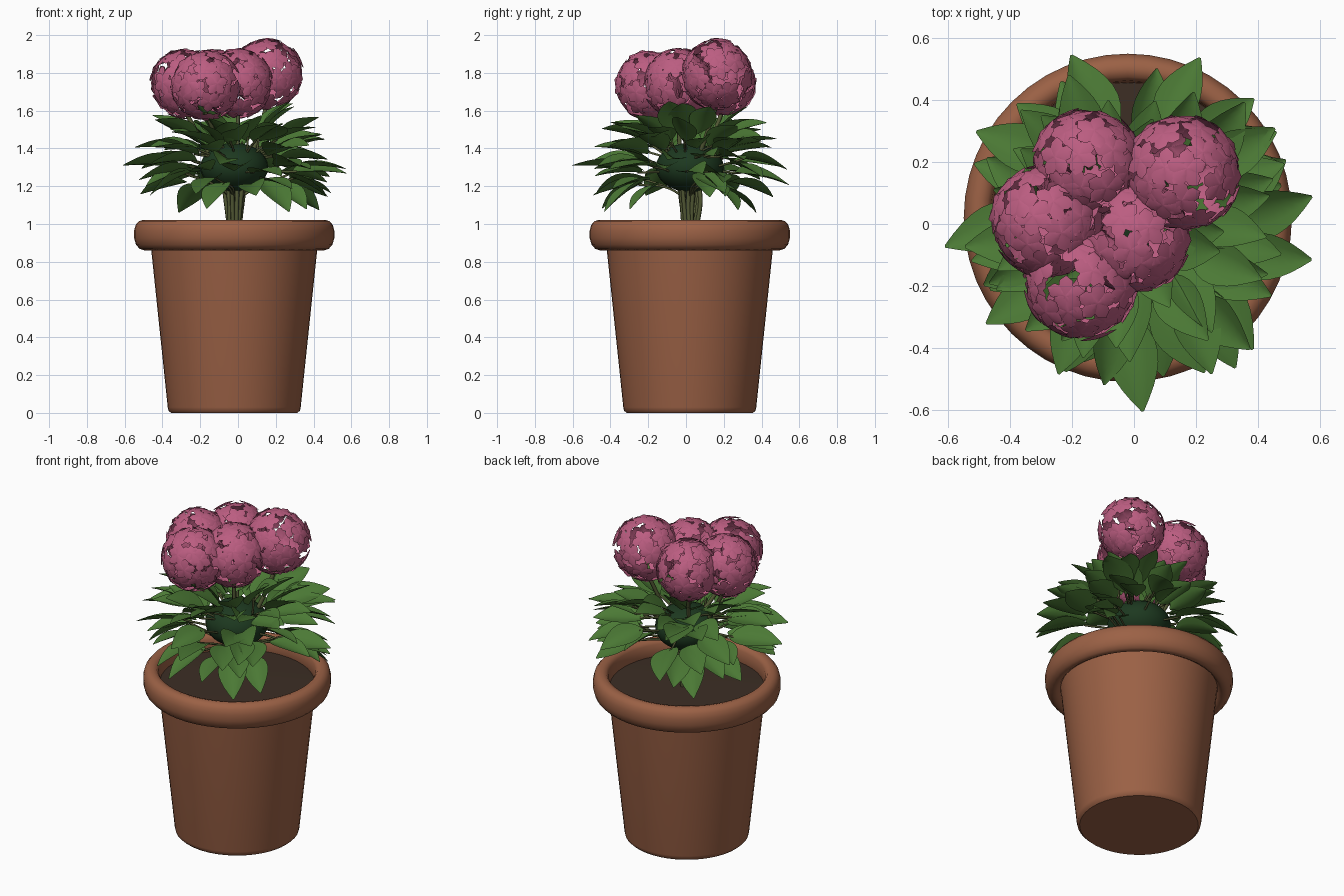
import bpy, math, random
from mathutils import Vector, Matrix

if "Cube" in bpy.data.objects:
    bpy.data.objects.remove(bpy.data.objects["Cube"])
random.seed(7)
CX, CY = -0.02, 0.02  # pot axis


def material(name, rgb):
    m = bpy.data.materials.new(name)
    m.diffuse_color = (*rgb, 1)
    m.use_nodes = True
    m.node_tree.nodes["Principled BSDF"].inputs["Base Color"].default_value = m.diffuse_color
    return m


CLAY = material("terracotta", (0.33, 0.12, 0.06))
SOIL = material("soil", (0.045, 0.027, 0.018))
LEAF = material("leaf_green", (0.07, 0.19, 0.035))
CORE = material("dark_green", (0.012, 0.04, 0.014))
STEM = material("stem_green", (0.085, 0.10, 0.035))
PINK = material("petal_pink", (0.50, 0.11, 0.22))


def make(name, verts, faces, mat, angle=40):
    me = bpy.data.meshes.new(name)
    me.from_pydata(verts, [], faces)
    ob = bpy.data.objects.new(name, me)
    bpy.context.collection.objects.link(ob)
    me.materials.append(mat)
    bpy.ops.object.select_all(action='DESELECT')
    ob.select_set(True)
    bpy.context.view_layer.objects.active = ob
    bpy.ops.object.shade_smooth_by_angle(angle=math.radians(angle))
    return ob


def lathe(name, prof, mat, n=48, closed=False, angle=40):
    verts, faces = [], []
    for r, z in prof:
        for i in range(n):
            a = 2 * math.pi * i / n
            verts.append((CX + r * math.cos(a), CY + r * math.sin(a), z))
    k = len(prof)
    for j in range(k if closed else k - 1):
        j2 = (j + 1) % k
        for i in range(n):
            i2 = (i + 1) % n
            faces.append((j * n + i, j * n + i2, j2 * n + i2, j2 * n + i))
    return make(name, verts, faces, mat, angle)


# Pot body, rolled rim and soil
lathe("pot_body", [(0.001, 0), (0.335, 0), (0.348, 0.012), (0.352, 0.03), (0.438, 0.85),
                   (0.445, 0.9)], CLAY)
lathe("pot_rim", [(0.455, 0.872), (0.475, 0.86), (0.50, 0.868), (0.52, 0.89), (0.53, 0.925),
                  (0.53, 0.965), (0.522, 0.995), (0.505, 1.015), (0.48, 1.022), (0.455, 1.015),
                  (0.443, 0.995), (0.438, 0.96), (0.435, 0.90)], CLAY, closed=True, angle=60)
lathe("soil", [(0.001, 0.935), (0.25, 0.932), (0.442, 0.925)], SOIL)


def frame(origin, fwd, normal, roll=0.0):
    y = fwd.normalized()
    x = y.cross(normal).normalized()
    z = x.cross(y)
    m = Matrix((x, y, z)).transposed().to_4x4()
    return Matrix.Translation(origin) @ m @ Matrix.Rotation(roll, 4, 'Y')


def blade(verts, faces, mat, length, width, fold, bend, power, rows, cols=(-1, -.5, 0, .5, 1)):
    # Curved blade along +y, folded along its midrib
    base, c = len(verts), len(cols)
    for j in range(rows + 1):
        t = j / rows
        w = width * max(0.03, math.sin(math.pi * t ** power)) ** 0.85
        for s in cols:
            verts.append(mat @ Vector((s * w, t * length,
                                       fold * w * abs(s) ** 1.5 + bend * t * t * length)))
    for j in range(rows):
        for i in range(c - 1):
            a = base + j * c + i
            faces.append((a, a + 1, a + c + 1, a + c))


stems = bpy.data.curves.new("stems", 'CURVE')
stems.dimensions = '3D'
stems.bevel_depth = 0.009
stems.bevel_resolution = 1


def stem(points, thick=1.0):
    sp = stems.splines.new('BEZIER')
    sp.bezier_points.add(len(points) - 1)
    for bp, p in zip(sp.bezier_points, points):
        bp.co = p
        bp.radius = thick
        bp.handle_left_type = bp.handle_right_type = 'AUTO'


# Leaf tiers: count, base height, base radius, pitch, length, gather on diagonals
TIERS = [(16, 1.24, 0.27, -0.22, 0.28, True),
         (20, 1.31, 0.28, 0.08, 0.29, False),
         (20, 1.38, 0.25, 0.30, 0.28, True),
         (17, 1.42, 0.20, 0.55, 0.27, False),
         (10, 1.44, 0.13, 0.85, 0.24, False)]
verts, faces = [], []
for n, z0, r0, pitch, ln, diag in TIERS:
    for i in range(n):
        if diag:
            a = math.pi / 4 + (i % 4) * math.pi / 2 + random.uniform(-0.55, 0.55)
        else:
            a = 2 * math.pi * (i + random.uniform(-0.3, 0.3)) / n
        p = pitch + random.uniform(-0.2, 0.2)
        out = Vector((math.cos(a), math.sin(a), 0))
        base = out * (r0 + random.uniform(-0.05, 0.03)) + Vector((0, 0, z0 + random.uniform(-0.04, 0.04)))
        yaw = random.uniform(-0.3, 0.3)
        o2 = Matrix.Rotation(yaw, 3, 'Z') @ out
        fwd = o2 * math.cos(p) + Vector((0, 0, math.sin(p)))
        nrm = Vector((0, 0, math.cos(p))) - o2 * math.sin(p)
        k = random.uniform(0.88, 1.08)
        blade(verts, faces, frame(base, fwd, nrm, random.uniform(-0.45, 0.45)), ln * k,
              0.078 * k, 0.35, -0.16, 0.85, 9)
        if i % 2 == 0:
            stem([(CX, CY, 1.12), out * 0.1 + Vector((0, 0, z0 - 0.05)), base + fwd * 0.03], 0.7)
make("leaves", verts, faces, LEAF, 60)

# Dark foliage core
bpy.ops.mesh.primitive_uv_sphere_add(segments=24, ring_count=14, location=(-0.02, 0.02, 1.3))
core = bpy.context.object
core.name = "foliage_core"
core.scale = (0.18, 0.18, 0.13)
core.data.materials.append(CORE)
bpy.ops.object.shade_smooth()

# Flower heads: hollow balls of five-petalled florets
HEADS = [(0.155, 0.165, 1.795, 0.19), (-0.17, -0.19, 1.735, 0.185), (-0.15, 0.195, 1.75, 0.18),
         (-0.28, 0.01, 1.745, 0.185), (0.0, -0.04, 1.745, 0.185)]
for h, (hx, hy, hz, R) in enumerate(HEADS):
    c = Vector((hx, hy, hz))
    verts, faces = [], []
    N = 44
    for i in range(N):
        z = 1 - 2 * (i + 0.5) / N
        a = i * 2.39996 + h
        q = math.sqrt(1 - z * z)
        nrm = Vector((q * math.cos(a), q * math.sin(a), z))
        nrm = (nrm + 0.15 * Vector([random.uniform(-1, 1) for _ in range(3)])).normalized()
        t0 = nrm.orthogonal().normalized()
        spin = random.uniform(0, 6)
        pos = c + nrm * R * random.uniform(0.95, 1.02)
        for k in range(5):
            d = Matrix.Rotation(spin + k * 2 * math.pi / 5, 3, nrm) @ t0
            blade(verts, faces, frame(pos, d, nrm), 0.066, 0.026, -0.25, -0.15, 1.4, 4, (-1, 0, 1))
    make("flower_head_%d" % (h + 1), verts, faces, PINK, 70)
    a = 2 * math.pi * h / 5
    foot = Vector((CX + 0.03 * math.cos(a), CY + 0.03 * math.sin(a), 0.92))
    mid = Vector((CX + 0.05 * math.cos(a), CY + 0.05 * math.sin(a), 1.2))
    top = c - Vector((0, 0, R * 0.8))
    stem([foot, mid, mid.lerp(top, 0.6), top], 1.3)

# Extra woody stems at the foot
for i in range(6):
    a = i * math.pi / 3 + 0.3
    stem([(CX + 0.02 * math.cos(a), CY + 0.02 * math.sin(a), 0.92),
          (CX + 0.06 * math.cos(a), CY + 0.06 * math.sin(a), 1.22)], 1.3)
stem_ob = bpy.data.objects.new("stems", stems)
stems.materials.append(STEM)
bpy.context.collection.objects.link(stem_ob)
